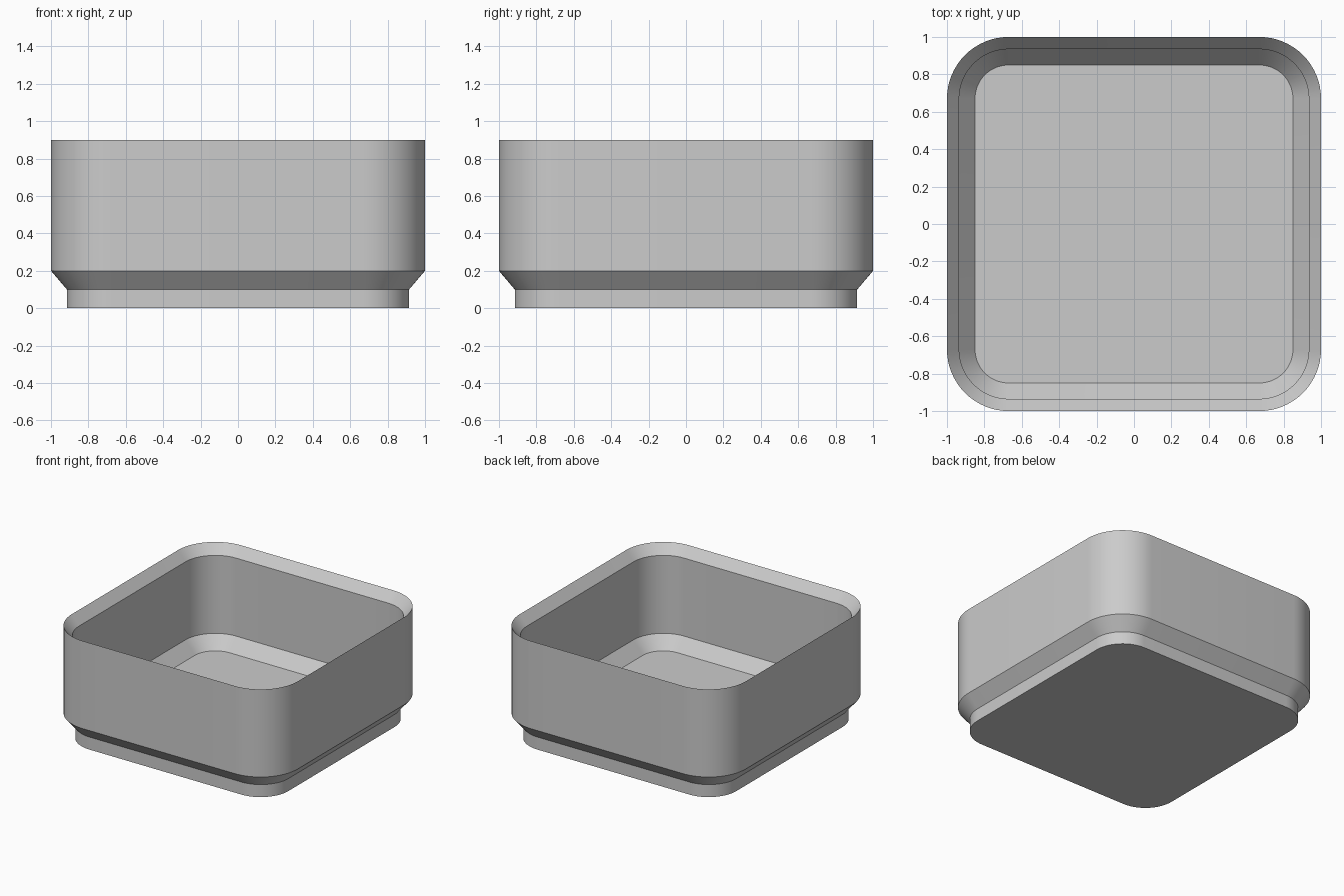
import bpy, bmesh
from math import cos, sin, pi, radians

cube = bpy.data.objects.get("Cube")
if cube:
    bpy.data.objects.remove(cube, do_unlink=True)

CENTRE = 0.67      # corner arcs all share this centre
STEPS = 16         # segments per rounded corner

# Wall section as (half width, height): base, outer wall, sharp rim, inner wall, floor
SECTION = [
    (0.915, 0.0), (0.915, 0.1), (1.0, 0.2), (1.0, 0.9),
    (0.935, 0.823), (0.935, 0.2), (0.85, 0.1),
]


def rounded_square(bm, half, z):
    """Ring of vertices around a square with rounded corners."""
    radius = half - CENTRE
    ring = []
    for corner, (sx, sy) in enumerate([(1, 1), (-1, 1), (-1, -1), (1, -1)]):
        for i in range(STEPS + 1):
            a = (corner + i / STEPS) * pi / 2
            ring.append(bm.verts.new((sx * CENTRE + radius * cos(a),
                                      sy * CENTRE + radius * sin(a), z)))
    return ring


# Stackable open box
bm = bmesh.new()
rings = [rounded_square(bm, half, z) for half, z in SECTION]
for low, high in zip(rings, rings[1:]):
    for i in range(len(low)):
        j = (i + 1) % len(low)
        bm.faces.new((low[i], low[j], high[j], high[i]))
bm.faces.new(rings[0][::-1])   # underside
bm.faces.new(rings[-1])        # inner floor
bmesh.ops.recalc_face_normals(bm, faces=bm.faces)

mesh = bpy.data.meshes.new("stacking_box")
bm.to_mesh(mesh)
bm.free()
box = bpy.data.objects.new("stacking_box", mesh)
bpy.context.collection.objects.link(box)

# Plain grey
grey = bpy.data.materials.new("light_grey")
grey.use_nodes = True
colour = (0.6, 0.6, 0.6, 1.0)
grey.diffuse_color = colour
grey.node_tree.nodes["Principled BSDF"].inputs["Base Color"].default_value = colour
mesh.materials.append(grey)

# Smooth corners, crisp section edges
bpy.ops.object.select_all(action="DESELECT")
box.select_set(True)
bpy.context.view_layer.objects.active = box
bpy.ops.object.shade_smooth_by_angle(angle=radians(30))
